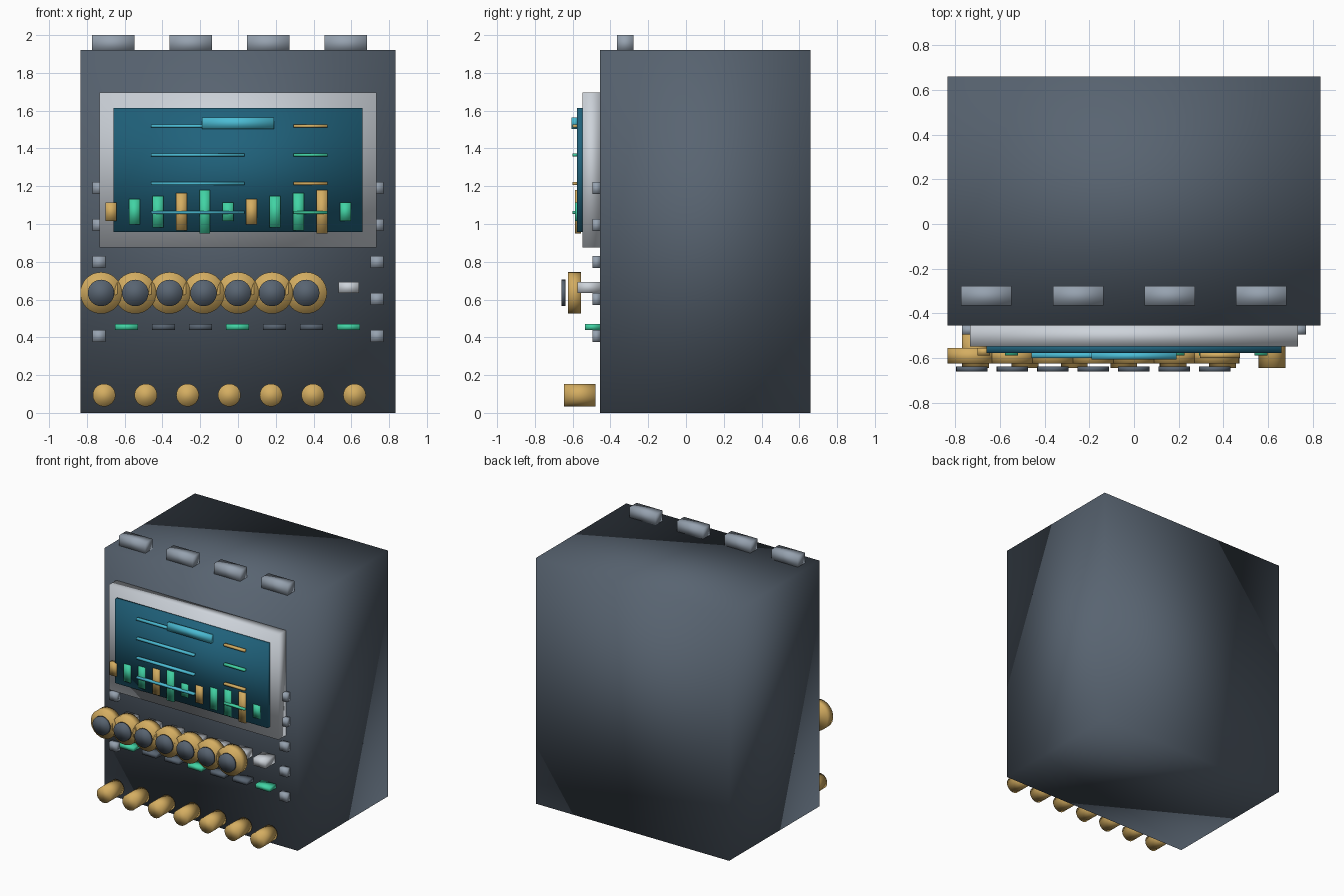
import bpy
import bmesh
from mathutils import Matrix, Vector

old = bpy.data.objects.get("Cube")
if old:
    bpy.data.objects.remove(old, do_unlink=True)


def material(name, r, g, b):
    m = bpy.data.materials.new(name)
    m.use_nodes = True
    m.diffuse_color = (r, g, b, 1)
    m.node_tree.nodes["Principled BSDF"].inputs["Base Color"].default_value = (r, g, b, 1)
    return m


slate = material("slate", 0.098, 0.127, 0.165)
silver = material("silver", 0.61, 0.65, 0.70)
grey = material("grey", 0.305, 0.36, 0.43)
screen_blue = material("screen_blue", 0.0144, 0.122, 0.2)
cyan = material("cyan", 0.07, 0.50, 0.66)
gold = material("gold", 0.66, 0.42, 0.12)
green = material("green", 0.053, 0.65, 0.37)


def finish(name, bm, mat):
    # Soft normals run across every edge, giving the rounded shading
    for f in bm.faces:
        f.smooth = True
    mesh = bpy.data.meshes.new(name)
    bm.to_mesh(mesh)
    bm.free()
    mesh.materials.append(mat)
    obj = bpy.data.objects.new(name, mesh)
    bpy.context.collection.objects.link(obj)
    return obj


def box(name, x, y, z, mat):
    """Box from (min, max) ranges on each axis."""
    bm = bmesh.new()
    low, high = Vector((x[0], y[0], z[0])), Vector((x[1], y[1], z[1]))
    size = high - low
    bmesh.ops.create_cube(bm, size=1, matrix=Matrix.Translation((low + high) / 2)
                          @ Matrix.Diagonal((*size, 1)))
    return finish(name, bm, mat)


def plate(name, cx, cz, w, h, y, mat):
    return box(name, (cx - w / 2, cx + w / 2), y, (cz - h / 2, cz + h / 2), mat)


def disc(name, cx, cz, radius, y, mat):
    """Cylinder lying along the y axis."""
    bm = bmesh.new()
    place = Matrix.Translation((cx, sum(y) / 2, cz)) @ Matrix.Rotation(1.570796, 4, "X")
    bmesh.ops.create_cone(bm, cap_ends=True, segments=32, radius1=radius,
                          radius2=radius, depth=y[1] - y[0], matrix=place)
    return finish(name, bm, mat)


# Cabinet, screen surround and screen
FRONT = -0.455
box("cabinet", (-0.835, 0.835), (FRONT, 0.66), (0, 1.92), slate)
box("screen_frame", (-0.733, 0.733), (-0.547, FRONT), (0.875, 1.695), silver)
box("screen", (-0.66, 0.66), (-0.577, -0.54), (0.958, 1.614), screen_blue)

# Lugs along the top
for i in range(4):
    plate(f"top_lug_{i}", -0.66 + 0.41 * i, 1.955, 0.226, 0.09, (-0.365, -0.277), grey)

# Display: title bar, text lines and column chart
plate("title_bar", 0, 1.534, 0.38, 0.06, (-0.605, -0.575), cyan)
for i in range(4):
    z = 1.518 - 0.152 * i
    plate(f"long_line_{i}", -0.212, z, 0.495, 0.016, (-0.6, -0.575), cyan)
    plate(f"short_line_{i}", 0.385, z, 0.18, 0.016, (-0.6, -0.575), green if i % 2 else gold)
for i in range(11):
    plate(f"chart_column_{i}", -0.672 + 0.124 * i, 1.065, 0.058, 0.1 + 0.033 * (i % 5),
          (-0.587, -0.555), green if i % 3 else gold)

# Edge fasteners down both sides
for side, sx in (("right", -1), ("left", 1)):
    for i in range(5):
        plate(f"{side}_fastener_{i}", sx * 0.736, 1.19 - 0.196 * i, 0.067, 0.063,
              (-0.495, FRONT), grey)

# Dials with caps, sliders, indicator strips and lower plugs
for i in range(7):
    dial_x = -0.725 + 0.181 * i
    disc(f"dial_{i}", dial_x, 0.635, 0.11, (-0.625, -0.555), gold)
    disc(f"dial_cap_{i}", dial_x, 0.635, 0.07, (-0.66, -0.638), slate)
    key_x = -0.59 + 0.196 * i
    plate(f"slider_{i}", key_x, 0.664, 0.107, 0.06, (-0.575, FRONT), silver)
    plate(f"indicator_{i}", key_x, 0.455, 0.122, 0.032, (-0.535, FRONT),
          slate if i % 3 else green)
    disc(f"plug_{i}", -0.709 + 0.221 * i, 0.094, 0.06, (-0.645, -0.48), gold)
